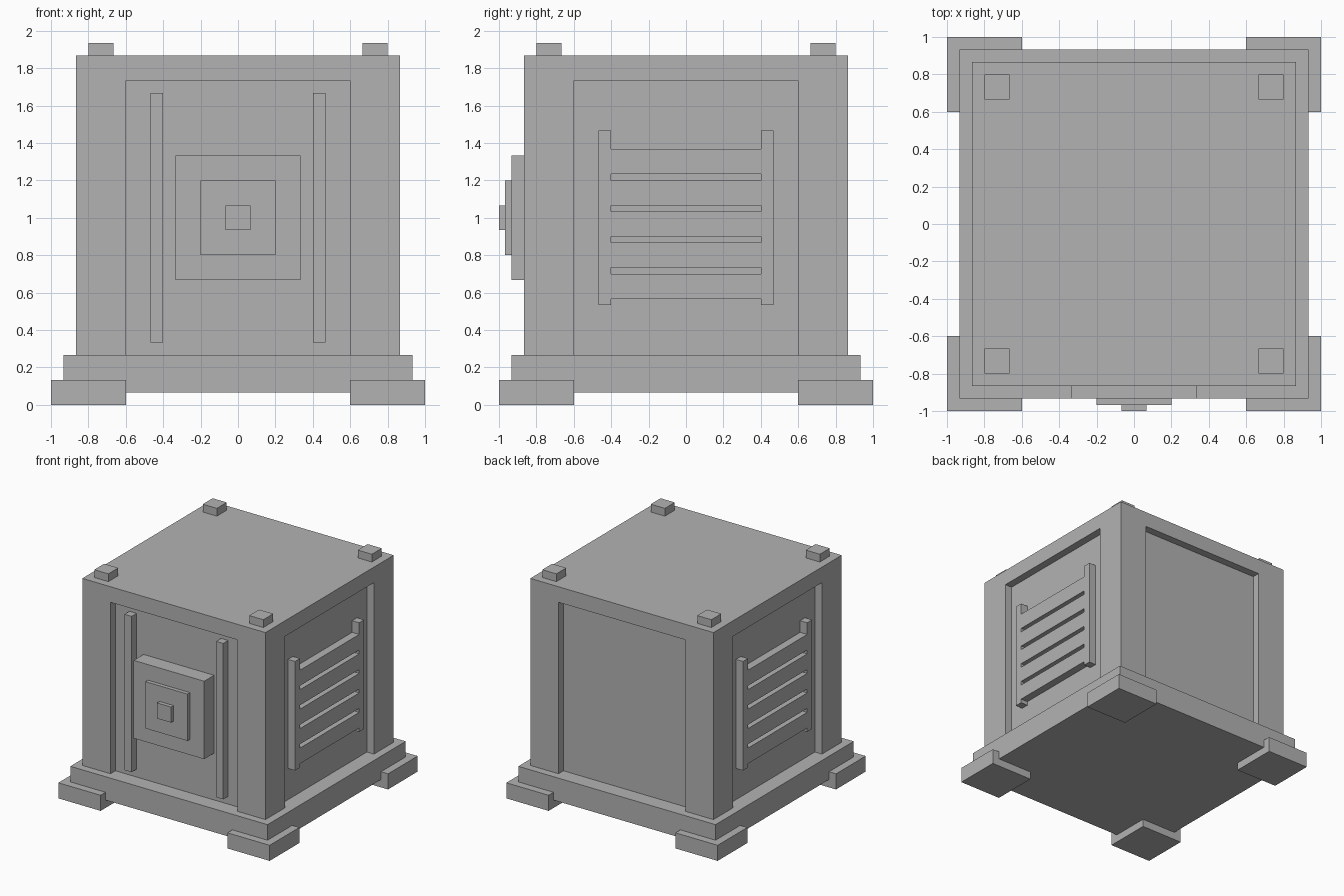
import bpy, bmesh
from mathutils import Matrix

if "Cube" in bpy.data.objects:
    bpy.data.objects.remove(bpy.data.objects["Cube"])

U = 1 / 15  # the model sits on a 1/15 grid

grey = bpy.data.materials.new("plain_grey")
grey.diffuse_color = (0.45, 0.45, 0.45, 1)
grey.use_nodes = True
grey.node_tree.nodes["Principled BSDF"].inputs["Base Color"].default_value = grey.diffuse_color


def finish(name, bm):
    bmesh.ops.recalc_face_normals(bm, faces=bm.faces[:])
    me = bpy.data.meshes.new(name)
    bm.to_mesh(me)
    bm.free()
    me.materials.append(grey)
    ob = bpy.data.objects.new(name, me)
    bpy.context.collection.objects.link(ob)
    return ob


def add_box(bm, x0, x1, y0, y1, z0, z1):
    """Box given by its limits in grid units."""
    m = (Matrix.Translation(((x0 + x1) / 2 * U, (y0 + y1) / 2 * U, (z0 + z1) / 2 * U))
         @ Matrix.Diagonal(((x1 - x0) * U, (y1 - y0) * U, (z1 - z0) * U, 1)))
    bmesh.ops.create_cube(bm, size=1, matrix=m)


def box(name, *limits):
    bm = bmesh.new()
    add_box(bm, *limits)
    return finish(name, bm)


# Main body with a recessed panel cut into each of the four sides
body = box("body", -13, 13, -13, 13, 4, 28)
bm = bmesh.new()
for s in (-1, 1):
    lo, hi = sorted((12 * s, 15 * s))
    add_box(bm, lo, hi, -9, 9, 2, 26)
    add_box(bm, -9, 9, lo, hi, 2, 26)
cutter = finish("panel_cutter", bm)
cutter.hide_render = True
mod = body.modifiers.new("panels", 'BOOLEAN')
mod.operation = 'DIFFERENCE'
mod.solver = 'EXACT'
mod.object = cutter
bpy.context.view_layer.objects.active = body
bpy.ops.object.modifier_apply(modifier=mod.name)
bpy.data.objects.remove(cutter)

# Base plinth
box("base", -14, 14, -14, 14, 1, 4)

# Corner feet and top studs
for sx, side in ((-1, "left"), (1, "right")):
    for sy, end in ((-1, "front"), (1, "back")):
        box(f"foot_{end}_{side}", *sorted((9 * sx, 15 * sx)), *sorted((9 * sy, 15 * sy)), 0, 2)
        box(f"top_stud_{end}_{side}", *sorted((10 * sx, 12 * sx)),
            *sorted((10 * sy, 12 * sy)), 27.8, 29)

# Front: two vertical rails and a stepped latch plate
for s, side in ((-1, "left"), (1, "right")):
    box(f"front_rail_{side}", *sorted((6 * s, 7 * s)), -13, -11.8, 5, 25)
box("latch_plate", -5, 5, -14, -11.8, 10, 20)
box("latch_step", -3, 3, -14.5, -13.8, 12, 18)
box("latch_knob", -1, 1, -15, -14.3, 14, 16)


# Side vents: two uprights joined by five flush slats with narrow gaps
def vent(name, s):
    bm = bmesh.new()
    slats = [8.5 + 2.5 * i for i in range(5)]
    rows = [8] + [z for a in slats for z in (a, a + 2)] + [22]
    for z0, z1 in zip(rows, rows[1:]):
        for y0, y1 in ((-7, -6), (-6, 6), (6, 7)):
            if y0 == -6 and z0 not in slats:
                continue
            bm.faces.new([bm.verts.new((11.8 * s * U, y * U, z * U))
                          for y, z in ((y0, z0), (y1, z0), (y1, z1), (y0, z1))])
    bmesh.ops.remove_doubles(bm, verts=bm.verts[:], dist=1e-4)
    ext = bmesh.ops.extrude_face_region(bm, geom=bm.faces[:], use_keep_orig=True)
    moved = [v for v in ext["geom"] if isinstance(v, bmesh.types.BMVert)]
    bmesh.ops.translate(bm, verts=moved, vec=(1.2 * s * U, 0, 0))
    finish(name, bm)


vent("vent_left", -1)
vent("vent_right", 1)
